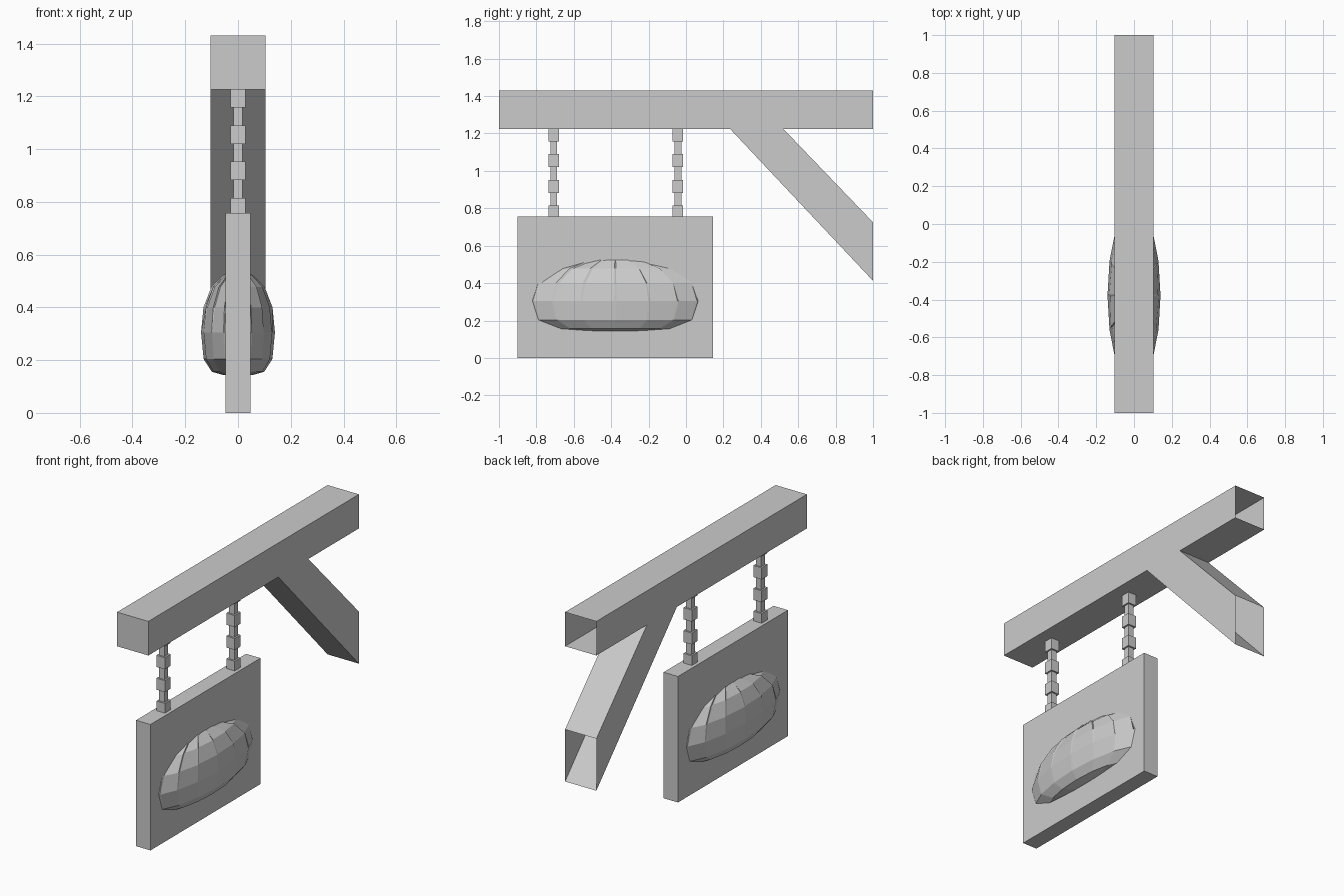
import bpy, bmesh, math

if "Cube" in bpy.data.objects:
    bpy.data.objects.remove(bpy.data.objects["Cube"])


def finish(name, bm, recalc=True):
    if recalc:
        bmesh.ops.recalc_face_normals(bm, faces=bm.faces)
    mesh = bpy.data.meshes.new(name)
    bm.to_mesh(mesh)
    bm.free()
    obj = bpy.data.objects.new(name, mesh)
    bpy.context.collection.objects.link(obj)
    return obj


def prism(name, profile, half_x, open_back=False):
    """Extrude a (y, z) outline symmetrically along x."""
    bm = bmesh.new()
    face = bm.faces.new([bm.verts.new((-half_x, y, z)) for y, z in profile])
    ext = bmesh.ops.extrude_face_region(bm, geom=[face], use_keep_orig=True)
    new = [g for g in ext["geom"] if isinstance(g, bmesh.types.BMVert)]
    bmesh.ops.translate(bm, verts=new, vec=(2 * half_x, 0, 0))
    bmesh.ops.recalc_face_normals(bm, faces=bm.faces)
    if open_back:
        back = [f for f in bm.faces if all(v.co.y > 0.999 for v in f.verts)]
        bmesh.ops.delete(bm, geom=back, context='FACES')
    return finish(name, bm, recalc=False)


# Beam and diagonal brace in one piece, open where they meet the wall
prism("bracket_beam", [(-1, 1.225), (0.235, 1.225), (1, 0.412), (1, 0.725),
                       (0.52, 1.225), (1, 1.225), (1, 1.43), (-1, 1.43)],
      0.104, open_back=True)

# Hanging board
prism("sign_board", [(-0.9, 0), (0.145, 0), (0.145, 0.757), (-0.9, 0.757)], 0.048)


# Chains: square column with alternating wide and narrow links
def chain(name, y):
    levels = [0.75, 0.815, 0.883, 0.952, 1.02, 1.09, 1.158, 1.226]
    bm = bmesh.new()
    rings = []
    for i in range(7):
        h = 0.028 if i % 2 == 0 else 0.018
        for z in levels[i:i + 2]:
            rings.append([bm.verts.new((sx * h, y + sy * h, z))
                          for sx, sy in ((-1, -1), (1, -1), (1, 1), (-1, 1))])
    for a, b in zip(rings, rings[1:]):
        for k in range(4):
            n = (k + 1) % 4
            bm.faces.new((a[k], a[n], b[n], b[k]))
    bm.faces.new(rings[0][::-1])
    bm.faces.new(rings[-1])
    finish(name, bm)


chain("chain_front", -0.707)
chain("chain_back", -0.043)


# Pleated bun through the board: squashed sphere with stepped folds on top
def bun(name, cy, rx, ry, segments=16):
    # (relative radius, height, fold depth)
    rows = [(0.38, 0.143, 0), (0.71, 0.156, 0), (0.93, 0.204, 0), (1.0, 0.305, 0),
            (0.935, 0.40, 0.03), (0.72, 0.478, 0.04), (0.40, 0.523, 0.05)]
    bm = bmesh.new()
    rings = []
    for r, z, fold in rows:
        ring = []
        for s in range(segments):
            a = math.tau * s / segments
            for k, da in ((r, -0.012), (r - fold, 0.012)):
                ring.append(bm.verts.new((rx * k * math.cos(a + da),
                                          cy + ry * k * math.sin(a + da), z)))
        rings.append(ring)
    n = 2 * segments
    for a, b in zip(rings, rings[1:]):
        for k in range(n):
            m = (k + 1) % n
            bm.faces.new((a[k], a[m], b[m], b[k]))
    for ring, z in ((rings[0], 0.141), (rings[-1], 0.535)):
        pole = bm.verts.new((0, cy, z))
        for k in range(n):
            bm.faces.new((ring[k], ring[(k + 1) % n], pole))
    finish(name, bm)


bun("pleated_bun", -0.378, 0.14, 0.475)
